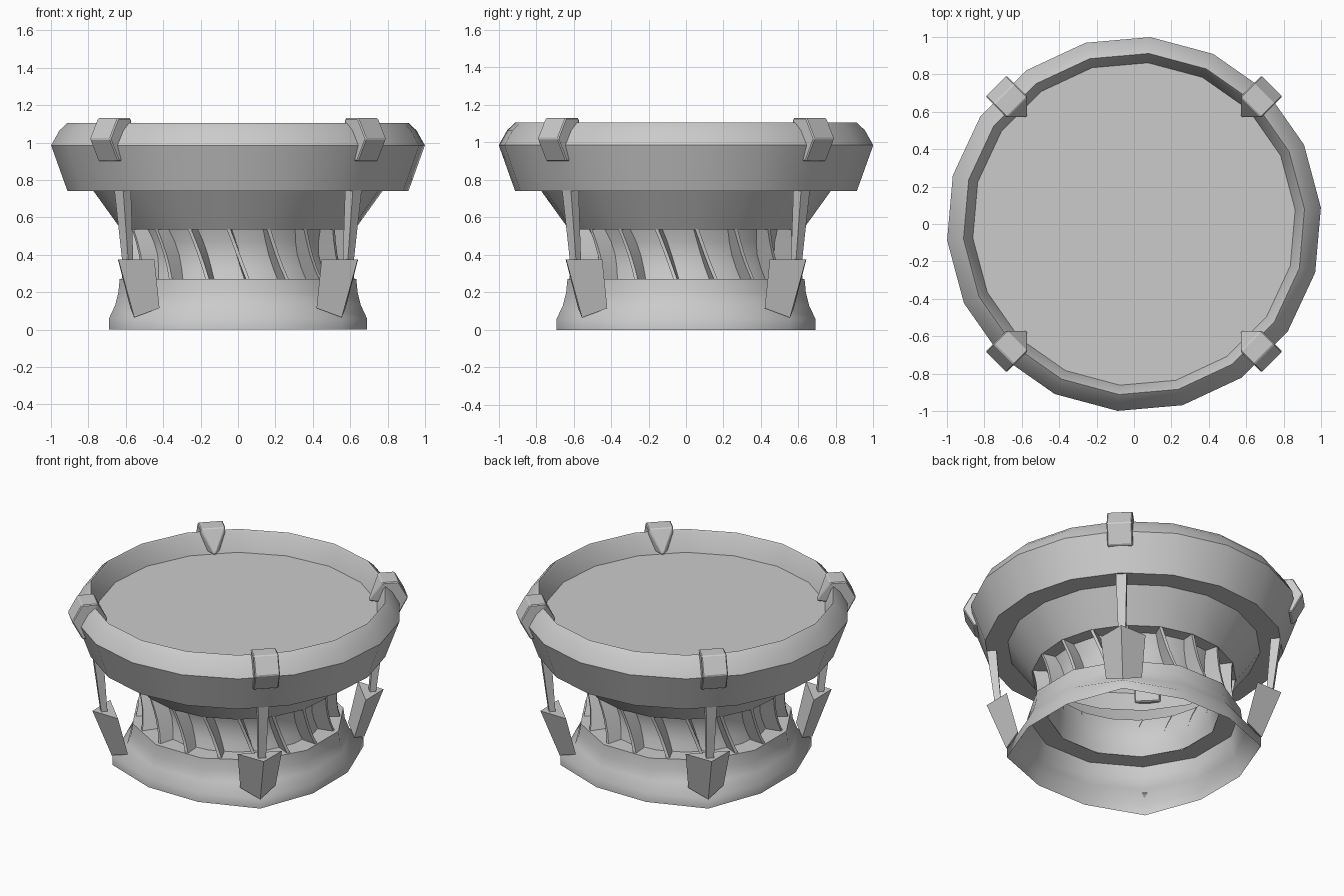
import bpy, bmesh
from math import sin, cos, radians

if "Cube" in bpy.data.objects:
    bpy.data.objects.remove(bpy.data.objects["Cube"])


def finish(name, verts, faces, angle=30):
    mesh = bpy.data.meshes.new(name)
    mesh.from_pydata(verts, [], faces)
    bm = bmesh.new()
    bm.from_mesh(mesh)
    bmesh.ops.remove_doubles(bm, verts=bm.verts, dist=1e-5)
    bmesh.ops.recalc_face_normals(bm, faces=bm.faces)
    bm.to_mesh(mesh)
    bm.free()
    ob = bpy.data.objects.new(name, mesh)
    bpy.context.collection.objects.link(ob)
    if angle:
        bpy.ops.object.select_all(action='DESELECT')
        ob.select_set(True)
        bpy.context.view_layer.objects.active = ob
        bpy.ops.object.shade_smooth_by_angle(angle=radians(angle))
    return ob


def lathe(name, profile, sides, offset, cap=False, corner=None, angle=30):
    """Revolve (r, z) points; corner lists extra radius at the diagonals."""
    n = len(profile)
    verts, faces = [], []
    for i in range(sides):
        deg = offset + 360 * i / sides
        a = radians(deg)
        diagonal = abs((deg - 45) % 90) < 1
        for j, (r, z) in enumerate(profile):
            r += corner[j] if corner and diagonal else 0
            verts.append((r * cos(a), r * sin(a), z))
    for i in range(sides):
        k = (i + 1) % sides
        for j in range(n - 1):
            faces.append((i * n + j, k * n + j, k * n + j + 1, i * n + j + 1))
    if cap:  # flat disc on the first ring
        faces.append([i * n for i in range(sides)])
    return finish(name, verts, faces, angle)


def polar(r, t, z, deg):
    """Point at radial distance r and tangent offset t along a direction."""
    a = radians(deg)
    return (r * cos(a) - t * sin(a), r * sin(a) + t * cos(a), z)


# Bowl with recessed top, stepped cone and concave core, open underneath
core = [(.54, .535), (.518, .47), (.508, .40), (.515, .33), (.53, .27)]
lathe("bowl", [(.865, .97), (.905, 1.09), (.915, 1.105), (.958, 1.065), (1.003, .985),
               (.915, .74), (.775, .74), (.627, .535)] + core, 18, 5, True)

# Flared hollow base shell, drawn out to four corners
lathe("base", [(.53, .27), (.655, .27), (.662, .20), (.68, .13), (.714, .06), (.714, 0)],
      12, 15, False, [0, 0, .002, .012, .066, .066], 50)

# Slanted fins around the core
verts, faces = [], []
for k in range(18):
    b = len(verts)
    for (ri, z), ro in zip(core, (.622, .612, .607, .612, .625)):
        deg = -90 + 20 * k - 9.5 * (z - .405) / .27
        for r, t in ((ri - .005, -.01), (ro, -.01), (ro, .01), (ri - .005, .01)):
            verts.append(polar(r, t, z, deg))
    for j in range(len(core) - 1):
        for s in range(4):
            u, c = (s + 1) % 4, b + 4 * j
            faces.append([c + s, c + u, c + 4 + u, c + 4 + s])
finish("fins", verts, faces)

for k, deg in enumerate((45, 135, 225, 315)):
    # Rim clip with a pointed inner tongue
    side = [(.945, .90), (.98, .90), (1.045, 1.02), (.985, 1.13), (.884, 1.13), (.92, .99)]
    v = [polar(r, t, z, deg) for t in (-.078, .078) for r, z in side]
    v.append(polar(.806, 0, .98, deg))
    f = [list(range(6)), list(range(6, 12))]
    f += [[i, (i + 1) % 6, (i + 1) % 6 + 6, i + 6] for i in range(6) if i != 4]
    f += [[4, 10, 12], [4, 12, 5], [10, 12, 11], [5, 12, 11]]
    clip = finish(f"rim_clip_{k + 1}", v, f, 0)
    bevel = clip.modifiers.new("soft_edges", 'BEVEL')
    bevel.width, bevel.segments = .006, 1

    # Tapered strut
    v = [polar(r + sr * d, st * w, z, deg)
         for r, z, d, w in ((.83, .33, .018, .022), (.875, .77, .03, .034))
         for sr, st in ((-1, -1), (1, -1), (1, 1), (-1, 1))]
    f = [[0, 1, 2, 3], [4, 5, 6, 7]] + [[i, (i + 1) % 4, (i + 1) % 4 + 4, i + 4] for i in range(4)]
    finish(f"strut_{k + 1}", v, f, 0)

    # Wedge-shaped foot block with its ridge facing outward
    v = [polar(r, t, z, deg) for r, t, z in
         ((.77, -.138, .375), (.905, 0, .375), (.77, .138, .375),
          (.704, -.11, .115), (.785, 0, .065), (.704, .11, .115))]
    f = [[0, 1, 2], [3, 4, 5], [0, 1, 4, 3], [1, 2, 5, 4], [2, 0, 3, 5]]
    finish(f"foot_block_{k + 1}", v, f, 0)
